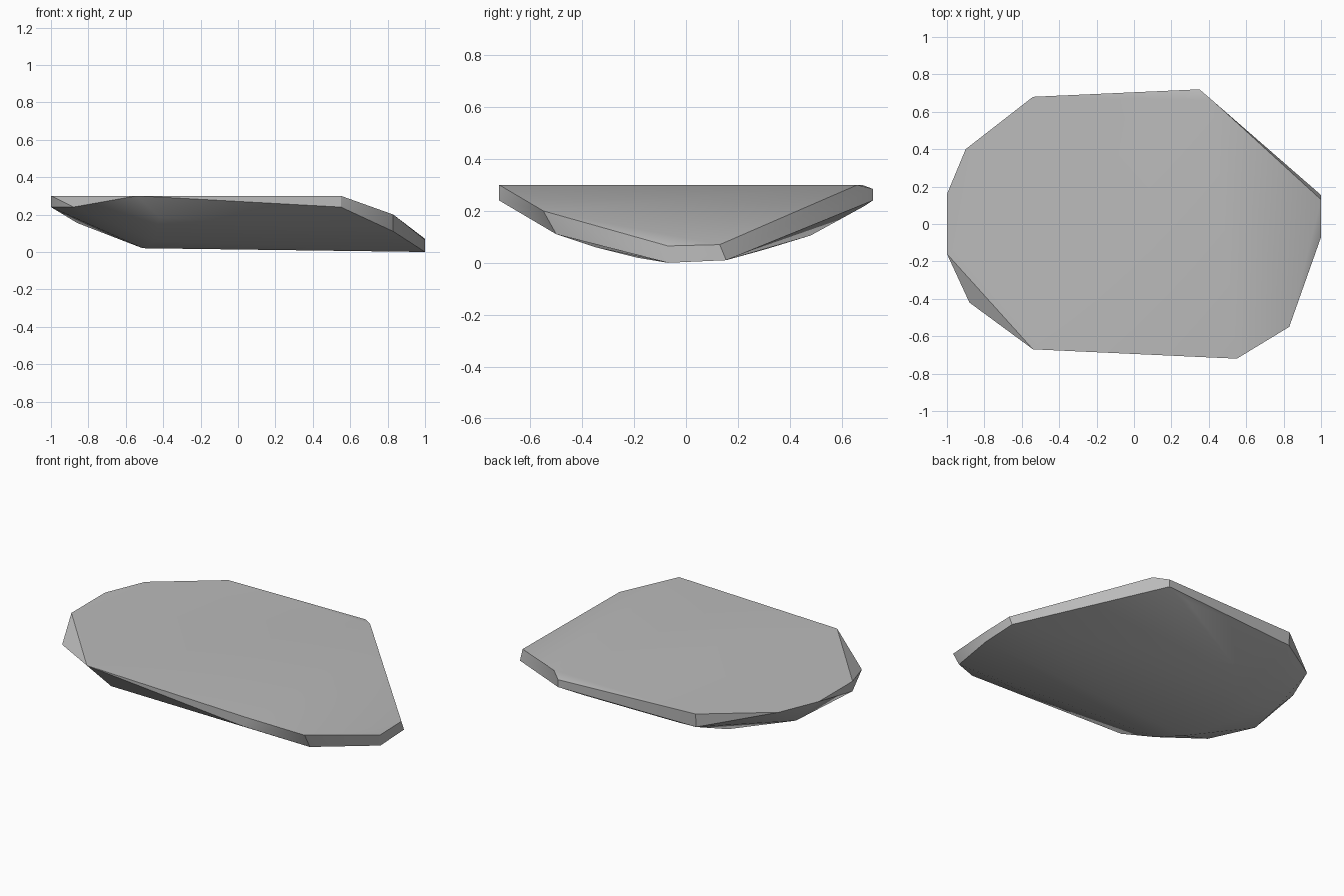
import bpy
import bmesh
import math

default_cube = bpy.data.objects.get("Cube")
if default_cube:
    bpy.data.objects.remove(default_cube, do_unlink=True)


def make_material(name, colour):
    material = bpy.data.materials.new(name)
    material.use_nodes = True
    material.diffuse_color = colour
    shader = material.node_tree.nodes["Principled BSDF"]
    shader.inputs["Base Color"].default_value = colour
    return material


def make_hull(name, rings, material):
    """Wrap a convex chipped stone around the given rings of corners."""
    bm = bmesh.new()
    for ring in rings:
        for corner in ring:
            bm.verts.new(corner)
    result = bmesh.ops.convex_hull(bm, input=bm.verts[:])
    leftovers = set(result["geom_interior"]) | set(result["geom_unused"])
    loose = [v for v in leftovers if isinstance(v, bmesh.types.BMVert)]
    bmesh.ops.delete(bm, geom=loose, context="VERTS")

    # Merge coplanar triangles into clean flat facets
    bmesh.ops.dissolve_limit(bm, angle_limit=math.radians(1),
                             verts=bm.verts[:], edges=bm.edges[:])
    bmesh.ops.recalc_face_normals(bm, faces=bm.faces[:])
    mesh = bpy.data.meshes.new(name)
    bm.to_mesh(mesh)
    bm.free()
    mesh.materials.append(material)
    obj = bpy.data.objects.new(name, mesh)
    bpy.context.collection.objects.link(obj)
    return obj


# Level top, which slopes down toward the +x end
top_rim = [
    (-1, .16, .3), (-1, -.16, .3), (-.54, -.67, .3), (.55, -.72, .3),
    (.83, -.55, .2), (1, -.07, .065), (1, .13, .07), (.42, .66, .3),
    (.35, .72, .285), (-.54, .68, .3), (-.9, .4, .3),
]
# Chipped lower edge of the narrow side band
lower_rim = [
    (-1, -.16, .24), (-.88, -.42, .24), (-.42, -.61, .185),
    (.55, -.72, .24), (.83, -.5, .11), (1, -.07, 0), (1, .155, .01),
    (.35, .72, .24), (.2, .69, .22), (-.54, .675, .22),
]
# Rounded underside
belly = [
    (-.86, .18, .155), (-.49, .3, .05), (-.51, -.19, .02),
    (-.45, -.35, .06), (-.3, .48, .105),
]

stone = make_material("grey stone", (.5, .5, .5, 1))
slab = make_hull("rock_slab", (top_rim, lower_rim, belly), stone)

# Soft shading on shallow facets, crisp chipped edges
bpy.ops.object.select_all(action="DESELECT")
slab.select_set(True)
bpy.context.view_layer.objects.active = slab
bpy.ops.object.shade_smooth_by_angle(angle=math.radians(30))
